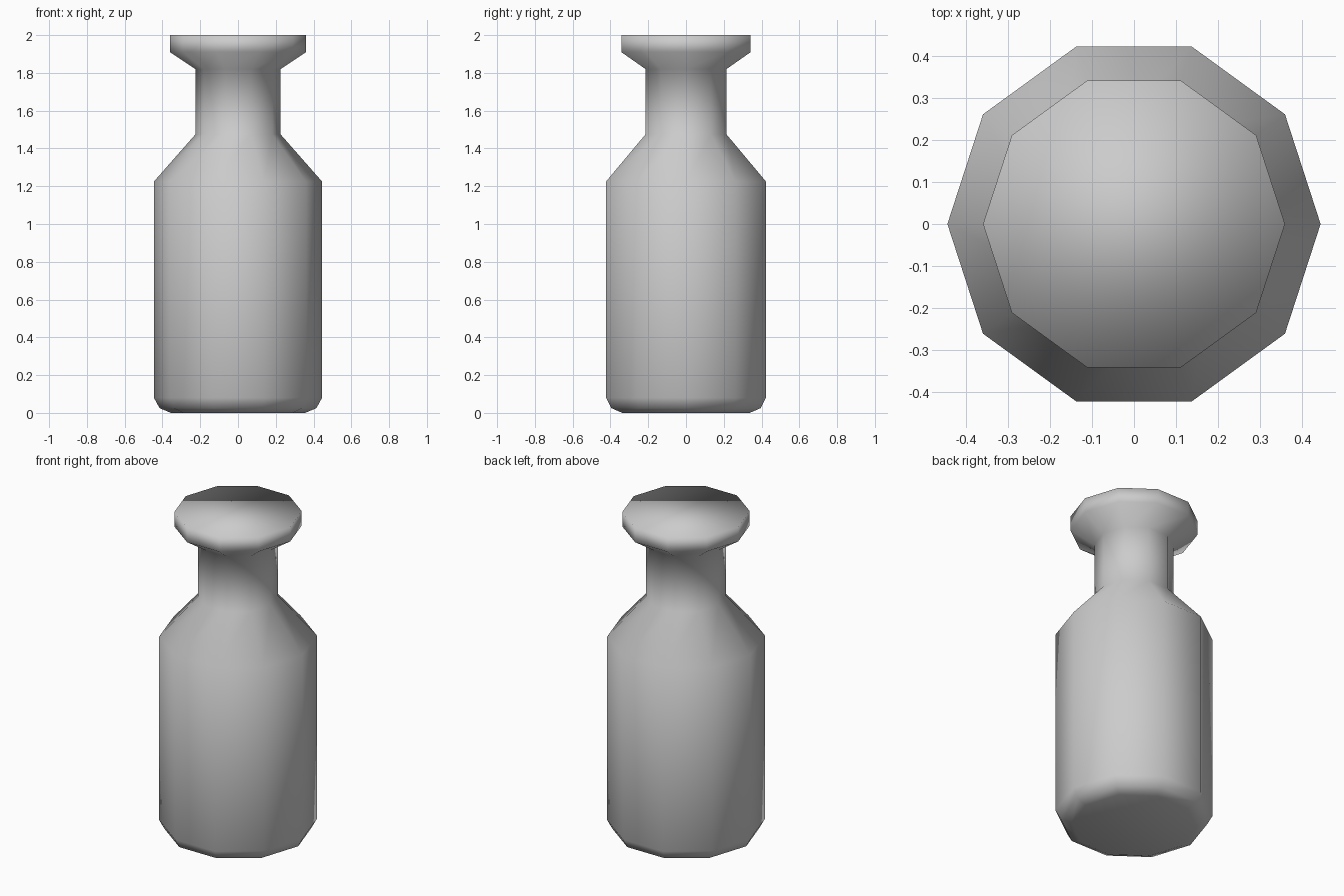
import bpy
import bmesh
from math import cos, sin, tau

cube = bpy.data.objects.get("Cube")
if cube:
    bpy.data.objects.remove(cube, do_unlink=True)

SIDES = 10

# Single grey finish
grey = bpy.data.materials.new("plain grey")
grey.use_nodes = True
colour = (0.6, 0.6, 0.6, 1.0)
grey.diffuse_color = colour
grey.node_tree.nodes["Principled BSDF"].inputs["Base Color"].default_value = colour

# Bottle outline as (radius, height), from base to lip
profile = [
    (0.355, 0.0),    # base
    (0.415, 0.025),  # rounded foot
    (0.445, 0.08),
    (0.445, 1.225),  # body
    (0.225, 1.475),  # shoulder
    (0.225, 1.82),   # neck
    (0.36, 1.91),    # flared lip
    (0.36, 2.0),
]


def lathe(name, outline, sides, material):
    """Turn an outline into a closed, smooth-shaded solid."""
    bm = bmesh.new()
    rings = [
        [bm.verts.new((r * cos(tau * i / sides), r * sin(tau * i / sides), z))
         for i in range(sides)]
        for r, z in outline
    ]
    for low, high in zip(rings, rings[1:]):
        for i in range(sides):
            j = (i + 1) % sides
            bm.faces.new((low[i], low[j], high[j], high[i]))
    # Flat closing faces at the base and the lip
    bm.faces.new(rings[0][::-1])
    bm.faces.new(rings[-1])
    for face in bm.faces:
        face.smooth = True
    mesh = bpy.data.meshes.new(name)
    bm.to_mesh(mesh)
    bm.free()
    mesh.materials.append(material)
    obj = bpy.data.objects.new(name, mesh)
    bpy.context.collection.objects.link(obj)
    return obj


lathe("bottle", profile, SIDES, grey)
